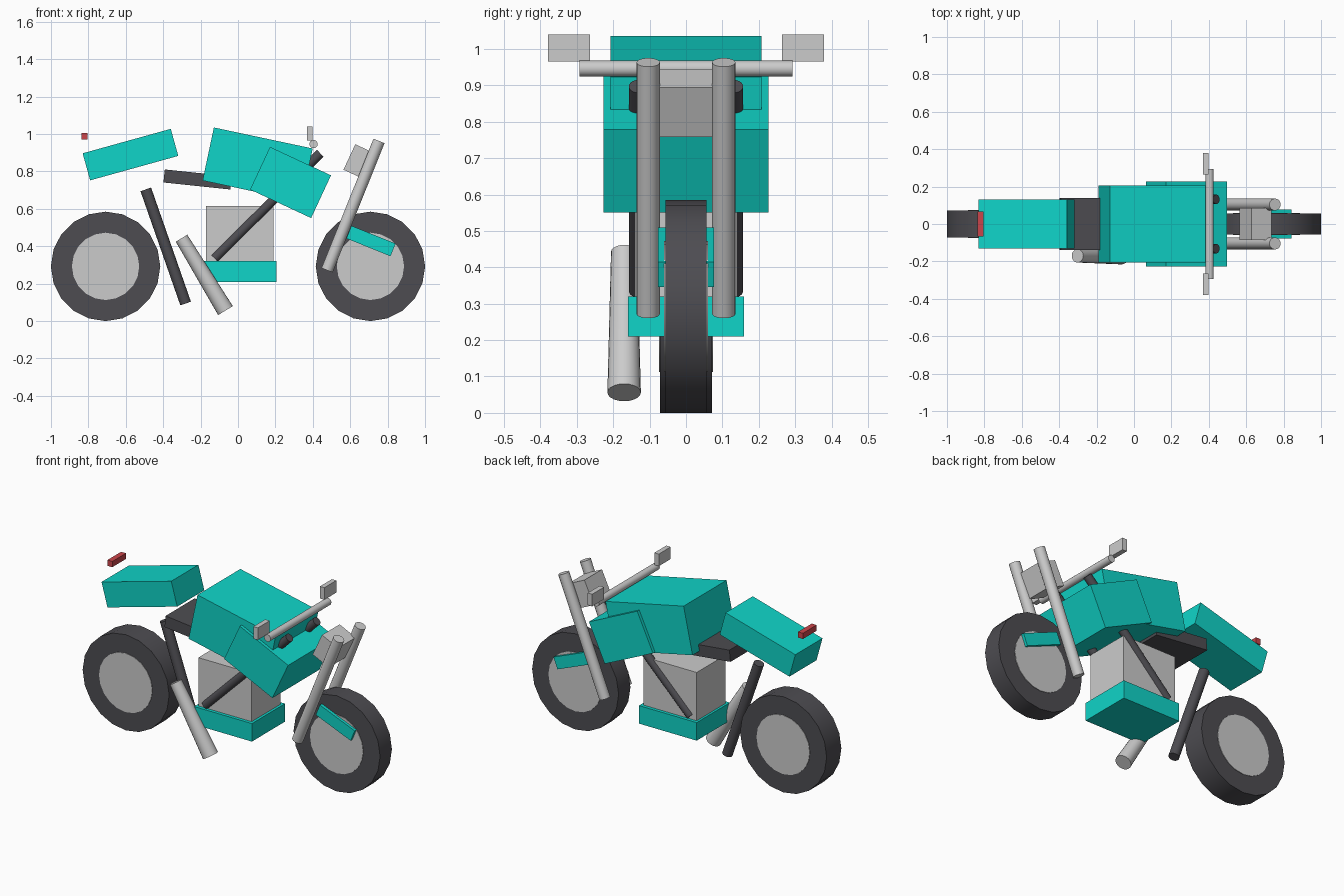
import bpy, math
from mathutils import Vector

if "Cube" in bpy.data.objects:
    bpy.data.objects.remove(bpy.data.objects["Cube"])


def material(name, rgb):
    m = bpy.data.materials.new(name)
    m.diffuse_color = (*rgb, 1)
    m.use_nodes = True
    m.node_tree.nodes["Principled BSDF"].inputs["Base Color"].default_value = m.diffuse_color
    return m


TEAL = material("teal_paint", (0.005, 0.66, 0.58))
DARK = material("dark_rubber", (0.075, 0.073, 0.083))
RED = material("red_lens", (0.6, 0.06, 0.07))


def finish(name, mat):
    ob = bpy.context.object
    ob.name = name
    if mat:
        ob.data.materials.append(mat)
    return ob


def box(name, centre, size, pitch=0, mat=None):
    """Box pitched about y; positive pitch lowers the +x end."""
    bpy.ops.mesh.primitive_cube_add(size=1, location=centre,
                                    rotation=(0, math.radians(pitch), 0))
    ob = finish(name, mat)
    ob.scale = size
    bpy.ops.object.transform_apply(location=False, rotation=False, scale=True)
    return ob


def tube(name, a, b, r1, r2=None, mat=None):
    """Capped round bar, optionally tapered, from point a to point b."""
    a, b = Vector(a), Vector(b)
    bpy.ops.mesh.primitive_cone_add(vertices=20, radius1=r1, radius2=r2 or r1,
                                    depth=(b - a).length, location=(a + b) / 2)
    ob = finish(name, mat)
    ob.rotation_euler = (b - a).to_track_quat('Z', 'Y').to_euler()
    bpy.ops.object.shade_smooth_by_angle(angle=math.radians(30))
    return ob


# wheels: tyre with a slightly proud hub disc
for side, x, w in (("rear", -0.708, 0.071), ("front", 0.708, 0.057)):
    z = 0.2925
    tube(side + "_tyre", (x, -w, z), (x, w, z), 0.2925, mat=DARK)
    tube(side + "_hub", (x, -w - 0.003, z), (x, w + 0.003, z), 0.18)

# bodywork
box("fuel_tank", (0.105, 0, 0.837), (0.54, 0.414, 0.29), 12, TEAL)
box("front_fairing", (0.281, 0, 0.741), (0.36, 0.453, 0.252), 25, TEAL)
box("tail_section", (-0.575, 0, 0.89), (0.489, 0.262, 0.15), -15.5, TEAL)
box("belly_pan", (0.011, 0, 0.265), (0.39, 0.32, 0.11), 0, TEAL)
box("front_fender", (0.711, 0, 0.428), (0.254, 0.154, 0.073), 22, TEAL)
box("seat", (-0.216, 0, 0.757), (0.36, 0.28, 0.07), 6, DARK)

# engine, lamps
box("engine_block", (0.01, 0, 0.465), (0.36, 0.28, 0.30))
box("headlight", (0.65, 0, 0.852), (0.12, 0.17, 0.15), 25)
box("tail_light", (-0.82, 0, 0.987), (0.033, 0.132, 0.035), 0, RED)

# shock absorber and tapered exhaust
tube("rear_shock", (-0.493, 0, 0.704), (-0.28, 0, 0.094), 0.03, mat=DARK)
tube("exhaust", (-0.302, -0.17, 0.443), (-0.067, -0.17, 0.056), 0.036, 0.046)

# handlebar
tube("handlebar", (0.404, -0.293, 0.946), (0.404, 0.293, 0.946), 0.022)

# mirrored pairs
for side, s in (("right", -1), ("left", 1)):
    tube(side + "_fork", (0.476, s * 0.104, 0.272), (0.754, s * 0.104, 0.963), 0.032)
    tube(side + "_frame_bar", (-0.125, s * 0.132, 0.335), (0.44, s * 0.132, 0.897),
         0.025, mat=DARK)
    box(side + "_mirror", (0.384, s * 0.3215, 1.003), (0.03, 0.115, 0.074))
